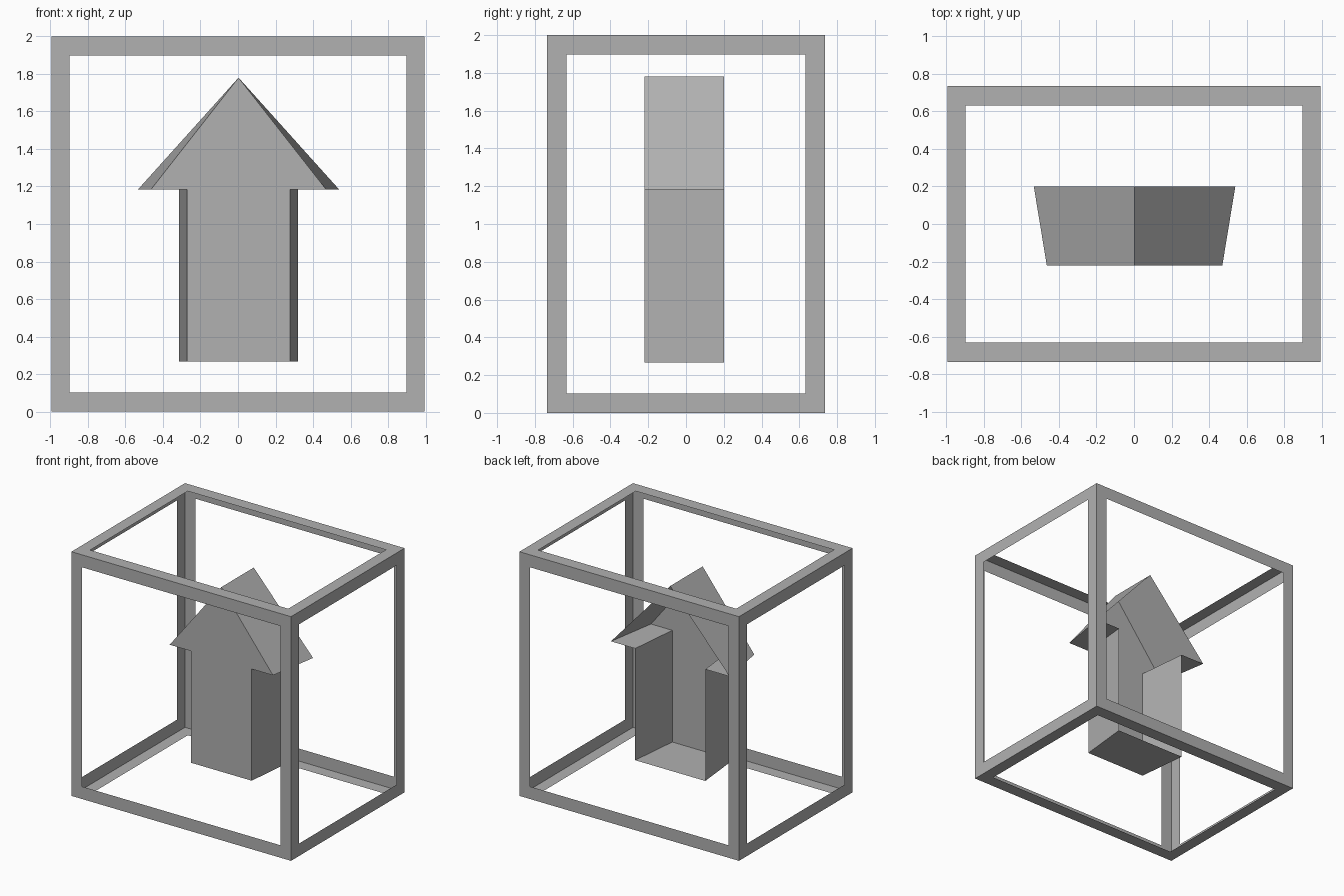
import bpy, bmesh

if "Cube" in bpy.data.objects:
    bpy.data.objects.remove(bpy.data.objects["Cube"])

grey = bpy.data.materials.new("dark_grey")
grey.diffuse_color = (0.44, 0.44, 0.44, 1)
grey.use_nodes = True
grey.node_tree.nodes["Principled BSDF"].inputs["Base Color"].default_value = grey.diffuse_color


def finish(bm, name):
    mesh = bpy.data.meshes.new(name)
    bm.to_mesh(mesh)
    bm.free()
    mesh.materials.append(grey)
    obj = bpy.data.objects.new(name, mesh)
    bpy.context.collection.objects.link(obj)
    return obj


# Box frame: six flat, sheet-thin rings, one on each side of a box
HALF = (0.995, 0.735, 1.0)
BAND = (0.097, 0.103, 0.102)

bm = bmesh.new()
for a in range(3):
    b, c = (a + 1) % 3, (a + 2) % 3
    for side in (-1, 1):
        def ring(inset):
            verts = []
            for sb, sc in ((-1, -1), (1, -1), (1, 1), (-1, 1)):
                p = [0, 0, 0]
                p[a] = side * HALF[a]
                p[b] = sb * (HALF[b] - inset * BAND[b])
                p[c] = sc * (HALF[c] - inset * BAND[c])
                p[2] += 1
                verts.append(bm.verts.new(p))
            return verts

        outer, inner = ring(0), ring(1)
        for i in range(4):
            j = (i + 1) % 4
            quad = [outer[i], outer[j], inner[j], inner[i]]
            bm.faces.new(quad if side > 0 else quad[::-1])
bmesh.ops.remove_doubles(bm, verts=bm.verts, dist=1e-4)
# merge each ring's mitred corners so only its outlines remain as edges
bmesh.ops.recalc_face_normals(bm, faces=bm.faces)
finish(bm, "box_frame")


# Arrow: thin shell, open at the back, flaring towards the back
def outline(shaft, head, y):
    half = [(shaft, 0.268), (shaft, 1.183), (head, 1.183)]
    pts = half + [(0, 1.78)] + [(-x, z) for x, z in reversed(half)]
    return [(x + 0.003, y, z) for x, z in pts]


bm = bmesh.new()
front = [bm.verts.new(p) for p in outline(0.275, 0.468, -0.22)]
back = [bm.verts.new(p) for p in outline(0.318, 0.537, 0.2)]
bm.faces.new(front[::-1])
n = len(front)
for i in range(n):
    j = (i + 1) % n
    bm.faces.new((front[i], front[j], back[j], back[i]))
bmesh.ops.recalc_face_normals(bm, faces=bm.faces)
# make the front sheet face forwards
bm.faces.ensure_lookup_table()
if bm.faces[0].normal.y > 0:
    bmesh.ops.reverse_faces(bm, faces=bm.faces)
finish(bm, "arrow_shell")
